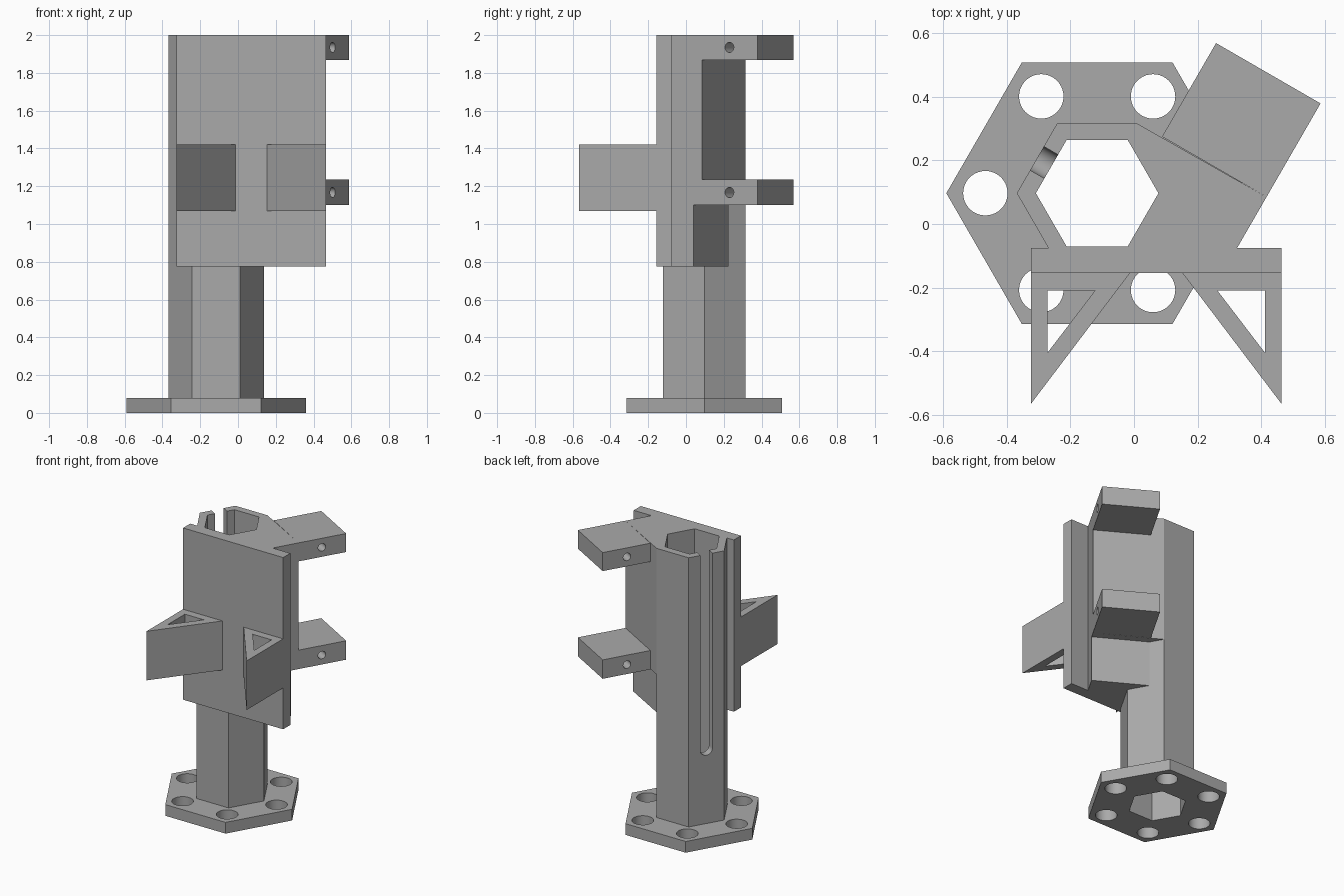
import bpy, bmesh
from math import sin, cos, pi, sqrt, radians
from mathutils import Vector, Matrix

if "Cube" in bpy.data.objects:
    bpy.data.objects.remove(bpy.data.objects["Cube"])

grey = bpy.data.materials.new("plain grey")
grey.use_nodes = True
grey.diffuse_color = (0.40, 0.40, 0.40, 1)
grey.node_tree.nodes["Principled BSDF"].inputs["Base Color"].default_value = grey.diffuse_color

CX, CY = -0.116, 0.097      # axis of the hexagonal post
TOP = 2.0


def ring(radius, count, cx=CX, cy=CY):
    return [(cx + radius * cos(2 * pi * i / count), cy + radius * sin(2 * pi * i / count))
            for i in range(count)]


def prism(name, outline, z0, z1, holes=()):
    """Extrude an outline, with optional holes, from z0 to z1."""
    bm = bmesh.new()
    for loop in [outline, *holes]:
        verts = [bm.verts.new((x, y, z0)) for x, y in loop]
        for a, b in zip(verts, verts[1:] + verts[:1]):
            bm.edges.new((a, b))
    bmesh.ops.triangle_fill(bm, use_beauty=True, edges=bm.edges[:])
    caps = bmesh.ops.extrude_face_region(bm, geom=bm.faces[:], use_keep_orig=True)
    moved = [g for g in caps["geom"] if isinstance(g, bmesh.types.BMVert)]
    bmesh.ops.translate(bm, vec=(0, 0, z1 - z0), verts=moved)
    bmesh.ops.recalc_face_normals(bm, faces=bm.faces[:])
    mesh = bpy.data.meshes.new(name)
    bm.to_mesh(mesh)
    bm.free()
    mesh.materials.append(grey)
    obj = bpy.data.objects.new(name, mesh)
    bpy.context.collection.objects.link(obj)
    return obj


def activate(obj):
    bpy.ops.object.select_all(action="DESELECT")
    obj.select_set(True)
    bpy.context.view_layer.objects.active = obj


def cut(obj, cutter):
    cutter.hide_render = True
    activate(obj)
    mod = obj.modifiers.new("cut", "BOOLEAN")
    mod.operation, mod.solver, mod.object = "DIFFERENCE", "EXACT", cutter
    bpy.ops.object.modifier_apply(modifier=mod.name)
    bpy.data.objects.remove(cutter)


def smooth(obj):
    activate(obj)
    bpy.ops.object.shade_smooth_by_angle(angle=radians(30))


def facing(normal, origin):
    """Matrix whose local z runs along a horizontal normal and local y is up."""
    n, up = Vector(normal).normalized(), Vector((0, 0, 1))
    m = Matrix((up.cross(n), up, n)).transposed().to_4x4()
    m.translation = origin
    return m


bore = ring(0.193, 6)
post_outline = ring(0.253, 6)

# Base flange with a hexagonal bore and six bolt holes
bolts = [ring(0.07, 40, x, y) for x, y in ring(0.352, 6)]
base = prism("base_flange", ring(0.475, 6), 0, 0.08, [bore, *bolts])
smooth(base)

# Hollow hexagonal post with a round-ended slot open at the top
post = prism("hex_post", post_outline, 0.08, TOP, [bore])
R = 0.043
slot = [(R * cos(pi + pi * i / 16), R * sin(pi + pi * i / 16)) for i in range(17)]
slot += [(R, 2), (-R, 2)]
cutter = prism("slot_cutter", slot, -0.1, 0.1)
cutter.matrix_world = facing((-sqrt(3), 1, 0), (CX - 0.19, CY + 0.11, 0.61))
cut(post, cutter)
smooth(post)

# Flat mounting plate on the front
prism("front_plate", [(-0.325, -0.155), (0.465, -0.155), (0.465, -0.075), (-0.325, -0.075)],
      0.775, TOP)

# Solid web between post, plate and arms, with a set-back lower portion
along = Vector((0.5, sqrt(3) / 2))          # direction of the arms
corner = Vector((0.325, -0.075))            # arm side meets the plate
east, north_east, south_east = (Vector(post_outline[i]) for i in (0, 1, 5))
foot = south_east.lerp(east, (-0.075 - south_east.y) / (east.y - south_east.y))
set_back = east.lerp(north_east, 0.6)
prism("upper_web", [foot, corner, corner + along * 0.185, north_east, east], 1.1, TOP)
prism("lower_web", [foot, corner, corner + along * 0.133, set_back, east], 0.775, 1.1)

# Two pierced arms reaching back at an angle
across = Vector((-sqrt(3) / 2, 0.5)) * 0.38
near, far = corner + along * 0.185, corner + along * 0.525
for name, z0, z1 in (("lower_arm", 1.1, 1.235), ("upper_arm", 1.868, TOP)):
    arm = prism(name, [near, far, far + across, near + across], z0, z1)
    pin = prism("pin_cutter", ring(0.027, 24, 0, 0), -0.6, 0.2)
    spot = corner + along * 0.352
    pin.matrix_world = facing((sqrt(3), -1, 0), (spot.x, spot.y, z0 + 0.067))
    cut(arm, pin)
    smooth(arm)

# Mirrored triangular brackets on the plate
MID = 0.07
for name, s in (("right_bracket", -1), ("left_bracket", 1)):
    outer = [(MID + s * x, y) for x, y in ((0.395, -0.155), (0.083, -0.155), (0.395, -0.567))]
    inner = [(MID + s * x, y) for x, y in ((0.342, -0.21), (0.193, -0.21), (0.342, -0.405))]
    prism(name, outer, 1.07, 1.42, [inner])
